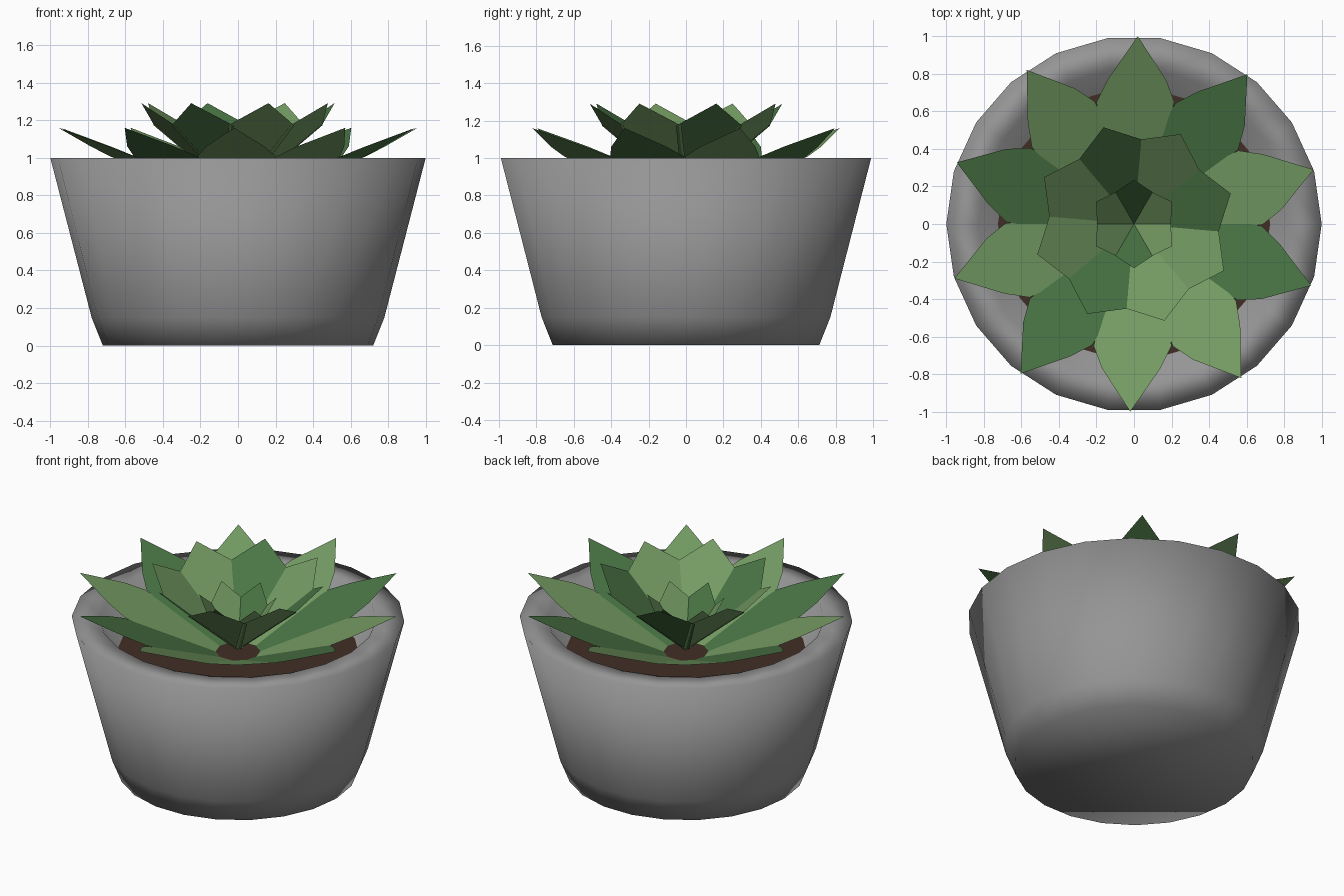
import bpy, bmesh, math
from mathutils import Matrix

cube = bpy.data.objects.get("Cube")
if cube:
    bpy.data.objects.remove(cube, do_unlink=True)


def material(name, color):
    mat = bpy.data.materials.new(name)
    mat.use_nodes = True
    mat.diffuse_color = (*color, 1)
    bsdf = next(n for n in mat.node_tree.nodes if n.type == 'BSDF_PRINCIPLED')
    bsdf.inputs["Base Color"].default_value = (*color, 1)
    return mat


GREY = material("pot grey", (0.30, 0.30, 0.305))
BROWN = material("soil brown", (0.054, 0.027, 0.018))
LIGHT = material("light leaf green", (0.174, 0.328, 0.125))
DARK = material("dark leaf green", (0.069, 0.181, 0.060))


def make_object(name, bm, mats, smooth=False):
    mesh = bpy.data.meshes.new(name)
    for face in bm.faces:
        face.smooth = smooth
    bm.to_mesh(mesh)
    bm.free()
    for mat in mats:
        mesh.materials.append(mat)
    obj = bpy.data.objects.new(name, mesh)
    bpy.context.collection.objects.link(obj)
    return obj


def lathe(name, profile, mat, sides=22):
    """Revolve (radius, height) points and cap both ends."""
    bm = bmesh.new()
    rings = []
    for r, z in profile:
        angles = [math.tau * i / sides for i in range(sides)]
        rings.append([bm.verts.new((r * math.cos(a), r * math.sin(a), z)) for a in angles])
    for low, high in zip(rings, rings[1:]):
        for i in range(sides):
            j = (i + 1) % sides
            bm.faces.new((low[i], low[j], high[j], high[i]))
    bm.faces.new(rings[0][::-1])
    bm.faces.new(rings[-1])
    return make_object(name, bm, [mat], smooth=True)


def leaf_ring(name, outline, base_z, slope, start, pattern):
    """Flat leaves around the centre; L and D in the pattern pick the green."""
    bm = bmesh.new()
    for k, shade in enumerate(pattern):
        turn = Matrix.Rotation(math.radians(start + 360 * k / len(pattern)), 3, 'Z')
        verts = []
        for along, across in outline:
            point = turn @ Matrix.Translation((along, across, base_z + slope * along)).translation
            verts.append(bm.verts.new(point))
        face = bm.faces.new(verts)
        face.material_index = "LD".index(shade)
    return make_object(name, bm, [LIGHT, DARK])


# Pot with a flat rim and sunken inside
lathe("pot", [(0.72, 0), (0.78, 0.15), (1, 1), (0.83, 1), (0.71, 0.75)], GREY)

# Soil: a shallow disc
soil = lathe("soil", [(0.70, 0.76), (0.725, 0.785)], BROWN)
for poly in soil.data.polygons:
    poly.use_smooth = False

# Three rings of leaves, from spreading to upright
leaf_ring("outer_leaves",
          [(0, -0.03), (0.5, -0.18), (0.65, -0.215), (0.77, -0.17), (1, -0.02),
           (0.77, 0.14), (0.65, 0.2), (0.5, 0.18), (0, 0.03)],
          0.73, 0.43, 18, "LDLLDLDLLD")
leaf_ring("middle_leaves",
          [(0, -0.02), (0.41, -0.185), (0.54, 0), (0.41, 0.185), (0, 0.02)],
          0.80, 0.91, 17.5, "DLDLLDLL")
leaf_ring("inner_leaves",
          [(0, -0.01), (0.165, -0.105), (0.235, 0), (0.165, 0.105), (0, 0.01)],
          0.80, 1.5, 30, "LDLLDL")
